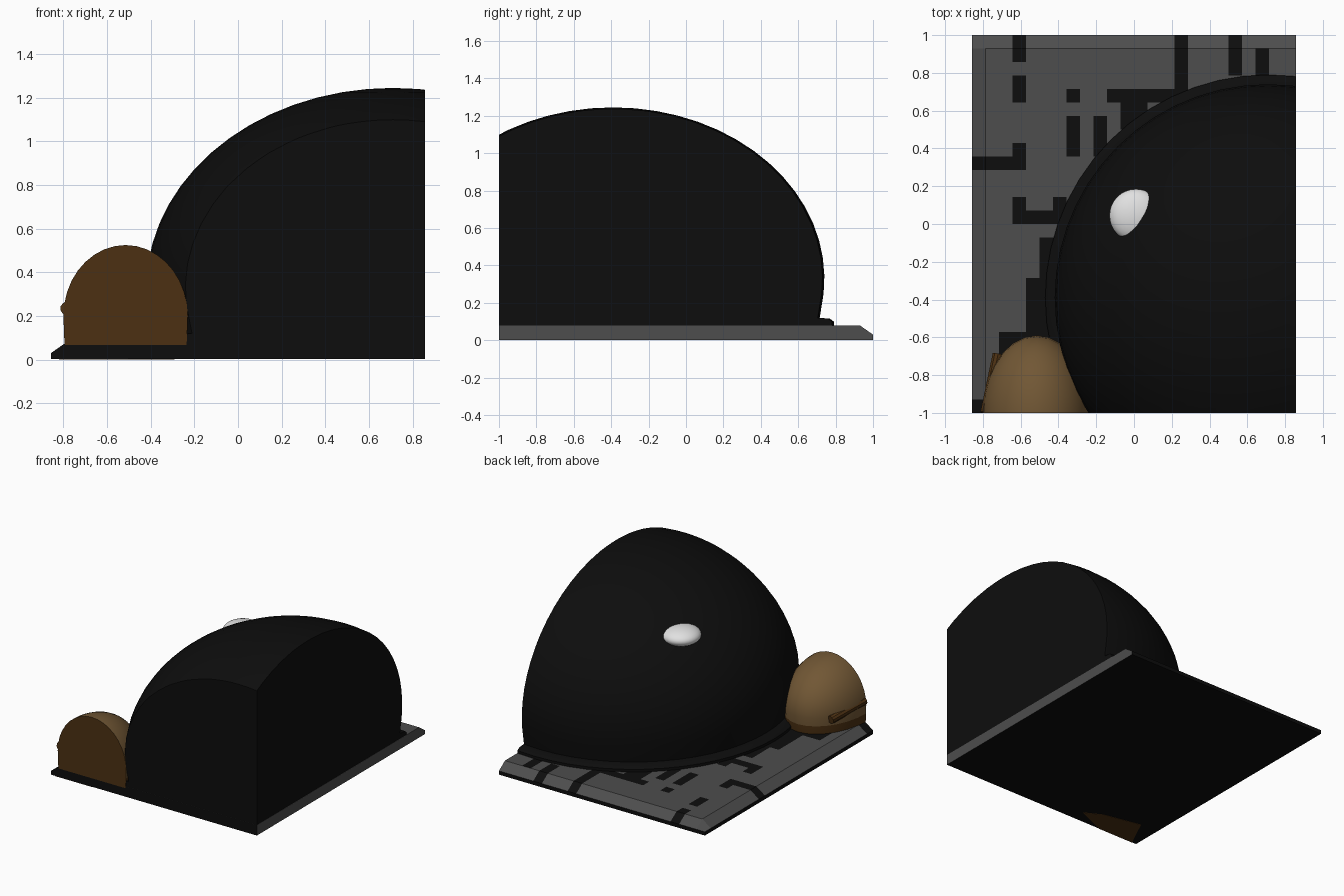
import bpy, bmesh, math
from mathutils import Vector, Matrix

cube = bpy.data.objects.get("Cube")
if cube:
    bpy.data.objects.remove(cube)


def material(name, r, g, b):
    m = bpy.data.materials.new(name)
    m.use_nodes = True
    m.diffuse_color = (r, g, b, 1)
    m.node_tree.nodes["Principled BSDF"].inputs["Base Color"].default_value = (r, g, b, 1)
    return m


black = material("black", .004, .004, .004)
grey = material("grey", .075, .075, .075)
tan = material("tan_brown", .165, .095, .035)
brown = material("dark_brown", .072, .03, .006)
white = material("white", .75, .75, .75)


def finish(name, bm, mats, smooth=False):
    bmesh.ops.recalc_face_normals(bm, faces=bm.faces[:])
    me = bpy.data.meshes.new(name)
    bm.to_mesh(me)
    bm.free()
    for m in mats:
        me.materials.append(m)
    ob = bpy.data.objects.new(name, me)
    bpy.context.collection.objects.link(ob)
    if smooth:
        bpy.ops.object.select_all(action='DESELECT')
        ob.select_set(True)
        bpy.context.view_layer.objects.active = ob
        bpy.ops.object.shade_smooth_by_angle(angle=math.radians(35))
    return ob


def cut(bm, point, normal):
    """Slice off everything on the normal side and cap the opening."""
    geom = bm.verts[:] + bm.edges[:] + bm.faces[:]
    bmesh.ops.bisect_plane(bm, geom=geom, plane_co=point, plane_no=normal, clear_outer=True)
    bmesh.ops.holes_fill(bm, edges=[e for e in bm.edges if e.is_boundary], sides=0)


COLS, ROWS, CELL = 24, 28, 1 / 14
HX, TOP, LIP = 12 / 14, .08, .03

# Inlay pattern: first column, last column, first row, last row (rows from the back)
INLAY = [(3, 3, 0, 1), (3, 3, 3, 4), (3, 3, 8, 9), (0, 3, 9, 9), (3, 3, 12, 13),
         (3, 6, 13, 13), (6, 6, 12, 13), (7, 7, 4, 4), (7, 7, 6, 8), (9, 9, 6, 8),
         (10, 15, 4, 4), (11, 12, 5, 6), (15, 15, 0, 4), (19, 19, 0, 2), (21, 21, 1, 2),
         (4, 6, 18, 27), (5, 6, 15, 27), (2, 6, 22, 27), (0, 0, 27, 27)]


def is_inlay(c, r):
    return any(a <= c <= b and d <= r <= e for a, b, d, e in INLAY)


# Base plate: tiled top with bevelled left-hand and back borders
bm = bmesh.new()
grid = [[bm.verts.new((c * CELL - HX, 1 - r * CELL, LIP if c == 0 or r == 0 else TOP))
         for c in range(COLS + 1)] for r in range(ROWS + 1)]
for r in range(ROWS):
    for c in range(COLS):
        f = bm.faces.new((grid[r][c], grid[r + 1][c], grid[r + 1][c + 1], grid[r][c + 1]))
        f.material_index = 1 if is_inlay(c, r) else 0
rim = [e for e in bm.edges if e.is_boundary]
skirt = bmesh.ops.extrude_edge_only(bm, edges=rim)["geom"]
for v in skirt:
    if isinstance(v, bmesh.types.BMVert):
        v.co.z = .002
for f in skirt:
    if isinstance(f, bmesh.types.BMFace):
        f.material_index = 0 if f.calc_center_median().x > HX - .001 else 1
known = set(bm.faces)
bmesh.ops.holes_fill(bm, edges=[e for e in bm.edges if e.is_boundary], sides=0)
for f in bm.faces:
    if f not in known:
        f.material_index = 1
finish("base_plate", bm, [grey, black])

# Large dome with a low flange, sliced flat at the front and the left
CX, CY, RAD, MID, RISE = .71, -.39, 1.13, .33, .915
profile = [(0, .05), (1.18, .05), (1.18, .1), (1.16, .115), (1.105, .12)]
for i in range(17):
    a = math.radians(-5 + 95 * i / 16)
    profile.append((max(0, RAD * math.cos(a)) if i < 16 else 0, MID + RISE * math.sin(a)))
bm = bmesh.new()
pts = [bm.verts.new((CX + r, CY, z)) for r, z in profile]
edges = [bm.edges.new(pair) for pair in zip(pts, pts[1:])]
bmesh.ops.spin(bm, geom=pts + edges, cent=(CX, CY, 0), axis=(0, 0, 1),
               angle=math.tau, steps=56)
bmesh.ops.remove_doubles(bm, verts=bm.verts[:], dist=.0005)
cut(bm, (HX - .001, 0, 0), (1, 0, 0))
cut(bm, (0, -.999, 0), (0, -1, 0))
finish("dome", bm, [black], True)

# Cut wall below the dome: the front edge stays dark, so only the left side shows grey

# Small rounded mound, sliced at the front, with a dark foot and dark cut face
bm = bmesh.new()
bmesh.ops.create_uvsphere(bm, u_segments=28, v_segments=18, radius=1)
for v in bm.verts:
    drop = 2 if v.co.z < 0 else 1
    v.co = Vector((-.515 + .285 * v.co.x, -1 + .41 * v.co.y, .2 + .325 * drop * v.co.z))
cut(bm, (0, -1.001, 0), (0, -1, 0))
cut(bm, (0, 0, .066), (0, 0, -1))
bmesh.ops.bisect_plane(bm, geom=bm.verts[:] + bm.edges[:] + bm.faces[:],
                       plane_co=(0, 0, .14), plane_no=(0, 0, 1))
bm.normal_update()
for f in bm.faces:
    mid = f.calc_center_median()
    f.material_index = 1 if mid.z < .14 or abs(f.normal.y) > .99 and mid.y < -.99 else 0
finish("mound", bm, [tan, brown], True)

# Rod lying along the side of the mound
start, end = Vector((-.72, -.69, .19)), Vector((-.785, -1, .235))
axis = end - start
bm = bmesh.new()
bmesh.ops.create_cone(bm, cap_ends=True, segments=10, radius1=.03, radius2=.03,
                      depth=axis.length,
                      matrix=Matrix.Translation((start + end) / 2)
                      @ axis.to_track_quat('Z', 'Y').to_matrix().to_4x4())
cut(bm, (0, -1, 0), (0, -1, 0))
finish("mound_rod", bm, [brown], True)

# Flat patch under the mound
bm = bmesh.new()
outline = [(-.82, -1), (-.52, -1), (-.29, -.9), (-.42, -.83), (-.71, -.77)]
patch = bm.faces.new([bm.verts.new((x, y, 0)) for x, y in outline])
up = bmesh.ops.extrude_face_region(bm, geom=[patch])["geom"]
bmesh.ops.translate(bm, vec=(0, 0, .003), verts=[v for v in up if isinstance(v, bmesh.types.BMVert)])
finish("underside_patch", bm, [brown])

# Pale button set into the dome
bm = bmesh.new()
bmesh.ops.create_uvsphere(bm, u_segments=32, v_segments=16, radius=1)
bmesh.ops.scale(bm, vec=(.14, .14, .065), verts=bm.verts[:])
bmesh.ops.translate(bm, vec=(.01, .045, .92), verts=bm.verts[:])
finish("button", bm, [white], True)
